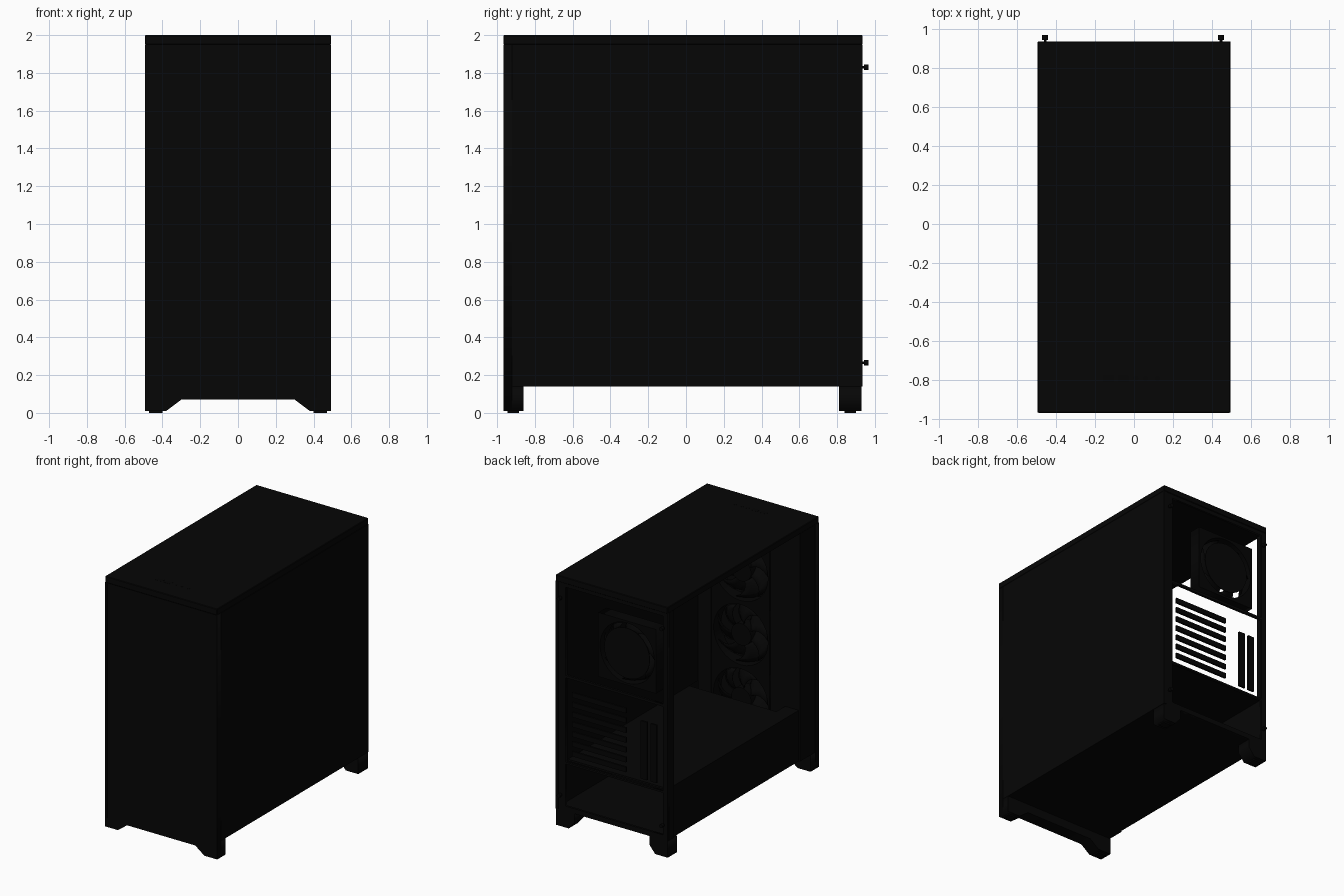
import bpy, bmesh, math
from mathutils import Matrix, Vector

if "Cube" in bpy.data.objects:
    bpy.data.objects.remove(bpy.data.objects["Cube"])


def make_material(name, value):
    mat = bpy.data.materials.new(name)
    mat.use_nodes = True
    color = (value, value, value, 1)
    mat.diffuse_color = color
    mat.node_tree.nodes["Principled BSDF"].inputs["Base Color"].default_value = color
    return mat


BLACK = make_material("case black", 0.0018)
DARK = make_material("trim black", 0.0014)


def add_mesh(name, mesh, mat, matrix=Matrix()):
    mesh.materials.clear()
    mesh.materials.append(mat)
    obj = bpy.data.objects.new(name, mesh)
    bpy.context.collection.objects.link(obj)
    obj.matrix_world = matrix
    return obj


def box(name, x, y, z, mat=BLACK):
    """Box given as three (low, high) ranges."""
    bm = bmesh.new()
    bmesh.ops.create_cube(bm, size=1)
    for v in bm.verts:
        v.co = Vector([(a + b) / 2 + c * (b - a) for c, (a, b) in zip(v.co, (x, y, z))])
    mesh = bpy.data.meshes.new(name)
    bm.to_mesh(mesh)
    bm.free()
    return add_mesh(name, mesh, mat)


def rect(x0, x1, z0, z1):
    return [(x0, z0), (x1, z0), (x1, z1), (x0, z1)]


def circle(radius, sides=32):
    return [(radius * math.cos(math.tau * i / sides), radius * math.sin(math.tau * i / sides))
            for i in range(sides)]


def plate(name, loops, y0, y1, mat=BLACK, offset=(0, 0)):
    """Front-facing plate: the first loop is the outline, the others are holes."""
    curve = bpy.data.curves.new(name, "CURVE")
    curve.dimensions = "2D"
    curve.fill_mode = "BOTH"
    curve.extrude = (y1 - y0) / 2
    for loop in loops:
        spline = curve.splines.new("POLY")
        spline.points.add(len(loop) - 1)
        for point, (x, z) in zip(spline.points, loop):
            point.co = (x, z, 0, 1)
        spline.use_cyclic_u = True
    temp = bpy.data.objects.new(name + "_curve", curve)
    bpy.context.collection.objects.link(temp)
    bpy.context.view_layer.update()
    mesh = bpy.data.meshes.new_from_object(temp)
    bpy.data.objects.remove(temp)
    place = Matrix.Translation((offset[0], (y0 + y1) / 2, offset[1]))
    return add_mesh(name, mesh, mat, place @ Matrix.Rotation(math.pi / 2, 4, "X"))


def cylinder(name, center, radius, depth, axis="Y", mat=DARK, sides=20):
    bm = bmesh.new()
    bmesh.ops.create_cone(bm, cap_ends=True, segments=sides, radius1=radius,
                          radius2=radius, depth=depth)
    mesh = bpy.data.meshes.new(name)
    bm.to_mesh(mesh)
    bm.free()
    turn = Matrix.Rotation(math.pi / 2, 4, "X") if axis == "Y" else Matrix()
    return add_mesh(name, mesh, mat, Matrix.Translation(center) @ turn)


def fan(name, x, y, z, size=0.51, depth=0.1, blades=7):
    half = size / 2
    plate(name + "_frame", [rect(-half, half, -half, half), circle(half * 0.94)],
          y - depth / 2, y + depth / 2, DARK, (x, z))
    cylinder(name + "_hub", (x, y, z), size * 0.17, depth * 0.9, sides=32)
    # swept, pitched blades
    bm = bmesh.new()
    rows, cols = 6, 4
    for b in range(blades):
        grid = []
        for i in range(rows):
            t = i / (rows - 1)
            r = half * (0.3 + 0.6 * t)
            line = []
            for j in range(cols):
                s = j / (cols - 1)
                a = math.tau * b / blades + 0.5 * t * t + s * 0.85
                line.append(bm.verts.new((r * math.cos(a), depth * 0.7 * (s - 0.5),
                                          r * math.sin(a))))
            grid.append(line)
        for i in range(rows - 1):
            for j in range(cols - 1):
                f = bm.faces.new((grid[i][j], grid[i][j + 1],
                                  grid[i + 1][j + 1], grid[i + 1][j]))
                f.smooth = True
    mesh = bpy.data.meshes.new(name + "_blades")
    bm.to_mesh(mesh)
    bm.free()
    obj = add_mesh(name + "_blades", mesh, BLACK, Matrix.Translation((x, y, z)))
    solid = obj.modifiers.new("thickness", "SOLIDIFY")
    solid.thickness = 0.006


# Outer shell: the -x side is an open bay
box("right_side_panel", (0.47, 0.493), (-0.92, 0.935), (0.14, 1.95))
top = box("top_panel", (-0.493, 0.493), (-0.967, 0.935), (1.95, 2.0))
bevel = top.modifiers.new("soft_edge", "BEVEL")
bevel.width = 0.004
box("bottom_panel", (-0.48, 0.48), (-0.92, 0.93), (0.14, 0.16))

# Front panel with an arched lower edge that forms the front legs
arch = [(-0.493, 0.01), (-0.38, 0.01), (-0.30, 0.07), (0.30, 0.07), (0.38, 0.01), (0.493, 0.01)]
plate("front_panel", [arch + [(0.493, 1.95), (-0.493, 1.95)]], -0.965, -0.92)
plate("front_leg_bar", [arch + [(0.493, 0.14), (-0.493, 0.14)]], -0.92, -0.86)
for x in (-0.48, 0.41):
    box("front_seam", (x, x + 0.006), (-0.967, -0.96), (0.08, 1.95), DARK)

# Closed column beside the fans
box("left_front_column", (-0.49, -0.47), (-0.92, -0.73), (0.14, 1.95))
plate("fan_wall", [rect(-0.47, 0.405, 0.16, 1.95), rect(-0.23, 0.29, 0.24, 1.78)], -0.75, -0.73)

# Inner tray and lower shroud, cut back in front to clear the fans
box("inner_tray", (0.405, 0.42), (-0.73, 0.91), (0.545, 1.95))
box("shroud_top", (-0.46, 0.41), (-0.62, 0.905), (0.53, 0.545))
box("shroud_front_strip", (-0.46, -0.36), (-0.73, -0.62), (0.53, 0.545))
box("shroud_side", (-0.48, -0.46), (-0.73, 0.905), (0.16, 0.545))

# Rear frame with port, slot and power openings
rear_holes = [rect(-0.45, 0.41, 1.22, 1.92), rect(-0.45, 0.41, 0.53, 1.20),
              rect(-0.45, 0.41, 0.18, 0.515)]
plate("rear_frame", [rect(-0.49, 0.47, 0.14, 1.95)] + rear_holes, 0.912, 0.93)
box("left_rear_post", (-0.49, -0.475), (0.85, 0.93), (0.14, 1.95))

# Expansion slot covers
for i in range(7):
    z = 0.585 + i * 0.078
    box("slot_cover", (-0.115, 0.36), (0.905, 0.92), (z, z + 0.04), DARK)
for x in (-0.30, -0.385):
    box("upright_slot_cover", (x, x + 0.055), (0.905, 0.92), (0.57, 1.03), DARK)

# Fans, with a flat guard on the rear one
for z in (0.50, 1.01, 1.52):
    fan("front_fan", 0.03, -0.78, z)
fan("rear_fan", -0.12, 0.86, 1.53)
plate("rear_fan_guard", [circle(0.2)], 0.908, 0.913, BLACK, (-0.12, 1.53))

# Rear legs and foot pads
for side in (-1, 1):
    leg = [(0.49, 0.01), (0.38, 0.01), (0.33, 0.07), (0.33, 0.14), (0.49, 0.14)]
    plate("rear_leg", [[(side * x, z) for x, z in leg]], 0.81, 0.93)
    for y in (-0.915, 0.87):
        box("foot_pad", sorted((side * 0.40, side * 0.47)), (y - 0.03, y + 0.03),
            (0, 0.012), DARK)
    # Thumb screws
    for z in (0.265, 1.83):
        cylinder("screw_stem", (side * 0.45 - 0.005, 0.94, z), 0.007, 0.03)
        cylinder("screw_head", (side * 0.45 - 0.005, 0.955, z), 0.015, 0.024)

# Top controls: ports and buttons
for x in (-0.13, -0.055):
    box("wide_port", (x - 0.028, x + 0.028), (-0.81, -0.775), (1.995, 2.001), DARK)
for x in (0.01, 0.06, 0.12):
    cylinder("small_control", (x, -0.79, 1.998), 0.013, 0.006, "Z")
